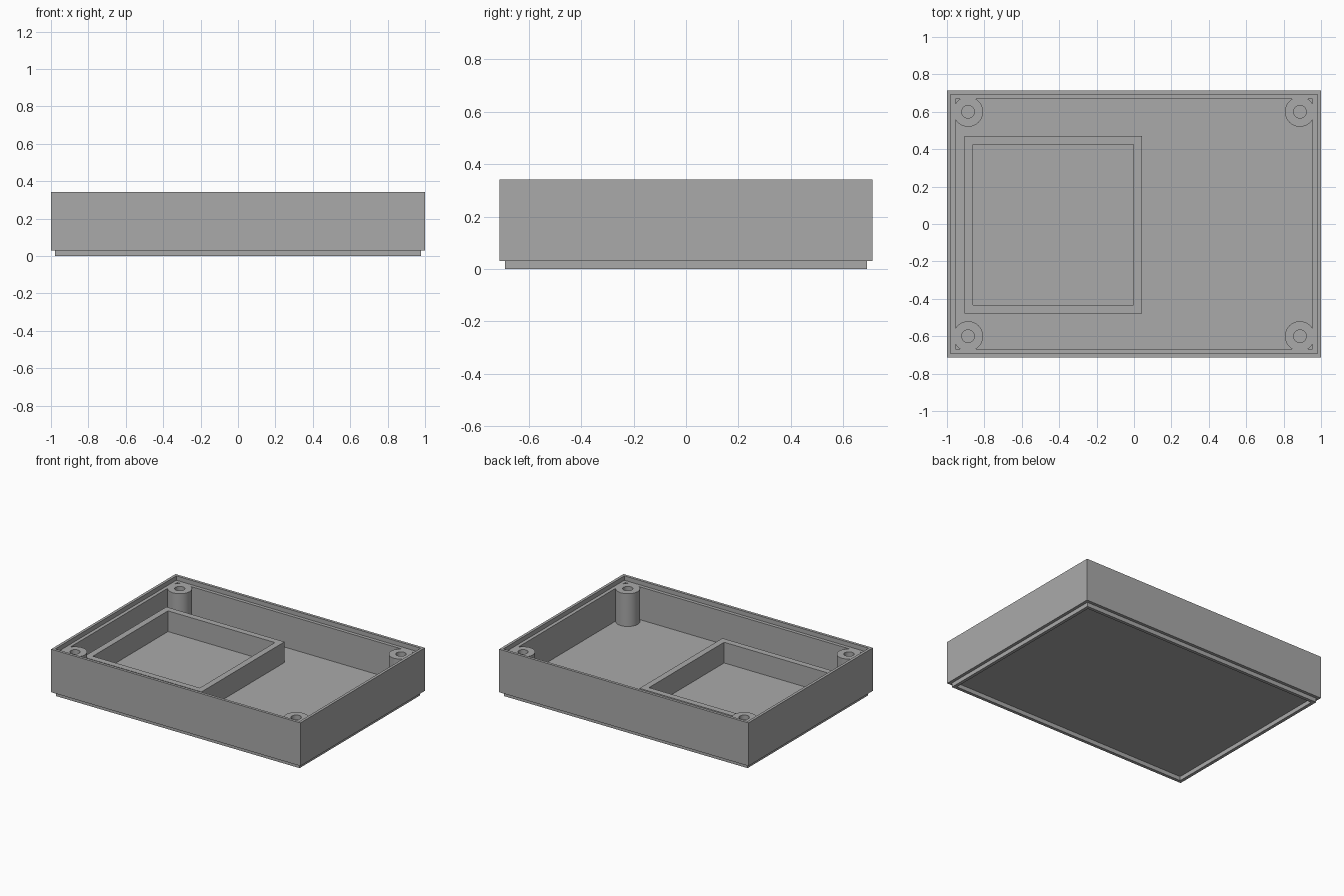
import bpy
import bmesh

cube = bpy.data.objects.get("Cube")
if cube:
    bpy.data.objects.remove(cube, do_unlink=True)

HALF_X, HALF_Y = 1.0, 0.713
FLOOR, LEDGE, RIM = 0.072, 0.31, 0.342
SKIRT = 0.03

grey = bpy.data.materials.new("plain grey")
grey.use_nodes = True
GREY = (0.4, 0.4, 0.4, 1)
grey.diffuse_color = GREY
grey.node_tree.nodes["Principled BSDF"].inputs["Base Color"].default_value = GREY


def finish(name, bm):
    bmesh.ops.recalc_face_normals(bm, faces=bm.faces[:])
    mesh = bpy.data.meshes.new(name)
    bm.to_mesh(mesh)
    bm.free()
    mesh.materials.append(grey)
    obj = bpy.data.objects.new(name, mesh)
    bpy.context.collection.objects.link(obj)
    return obj


def sweep(name, centre, half, profile, closed=False):
    """Carry an (inset, height) profile round a rectangle."""
    bm = bmesh.new()
    rings = []
    for inset, z in profile:
        hx, hy = half[0] - inset, half[1] - inset
        rings.append([bm.verts.new((centre[0] + sx * hx, centre[1] + sy * hy, z))
                      for sx, sy in ((-1, -1), (1, -1), (1, 1), (-1, 1))])
    pairs = list(zip(rings, rings[1:]))
    if closed:
        pairs.append((rings[-1], rings[0]))
    else:
        bm.faces.new(rings[0])
        bm.faces.new(rings[-1])
    for a, b in pairs:
        for i in range(4):
            j = (i + 1) % 4
            bm.faces.new((a[i], a[j], b[j], b[i]))
    return finish(name, bm)


def cylinder(name, x, y, radius, bottom, top):
    bm = bmesh.new()
    bmesh.ops.create_cone(bm, cap_ends=True, segments=48, radius1=radius,
                          radius2=radius, depth=top - bottom)
    bmesh.ops.translate(bm, verts=bm.verts[:], vec=(x, y, (top + bottom) / 2))
    return finish(name, bm)


def combine(target, helper, operation):
    helper.hide_render = True
    mod = target.modifiers.new(operation, 'BOOLEAN')
    mod.operation, mod.solver, mod.object = operation, 'EXACT', helper
    bpy.context.view_layer.objects.active = target
    bpy.ops.object.modifier_apply(modifier=mod.name)
    bpy.data.objects.remove(helper, do_unlink=True)


# Tray: hollow stacking skirt below, outer wall, stepped rim and cavity
tray = sweep("tray", (0, 0), (HALF_X, HALF_Y), [
    (0.045, SKIRT), (0.045, 0), (0.022, 0), (0.022, SKIRT), (0, SKIRT),
    (0, RIM), (0.02, RIM), (0.02, LEDGE), (0.045, LEDGE), (0.045, FLOOR)])

# Corner screw posts, merged into the walls, with blind holes
for sx in (-1, 1):
    for sy in (-1, 1):
        x, y = sx * 0.887, sy * 0.6
        combine(tray, cylinder("post", x, y, 0.08, FLOOR - 0.02, LEDGE), 'UNION')
        combine(tray, cylinder("hole", x, y, 0.034, FLOOR, RIM), 'DIFFERENCE')

# Low rectangular compartment wall on the floor
compartment = sweep("compartment_wall", (-0.431, -0.004), (0.474, 0.475), [
    (0, FLOOR - 0.01), (0, 0.222), (0.045, 0.222), (0.045, FLOOR - 0.01)], closed=True)

for obj in (tray, compartment):
    bpy.ops.object.select_all(action='DESELECT')
    obj.select_set(True)
    bpy.context.view_layer.objects.active = obj
    bpy.ops.object.shade_smooth_by_angle(angle=0.5)
